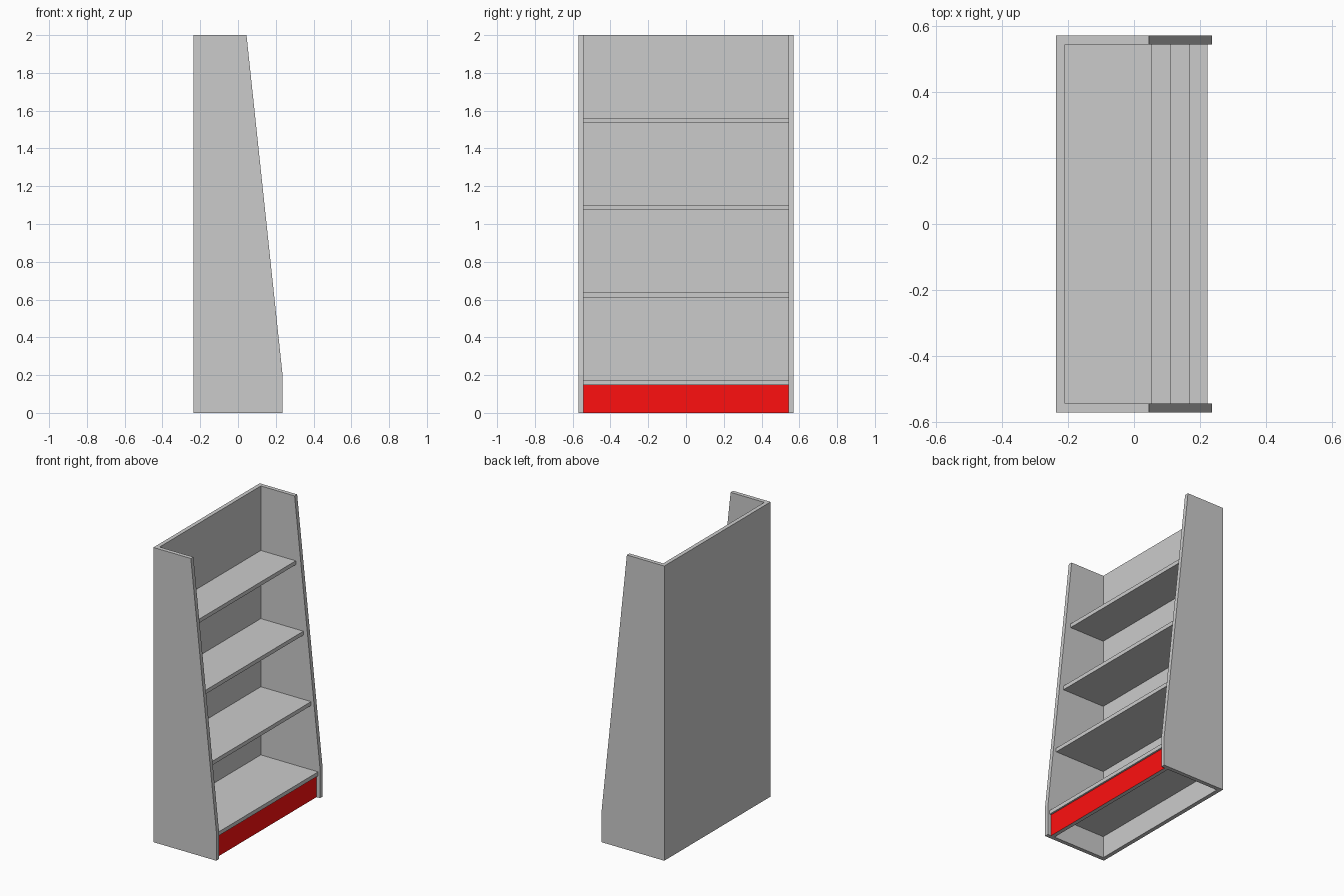
import bpy
import bmesh

if "Cube" in bpy.data.objects:
    bpy.data.objects.remove(bpy.data.objects["Cube"])

W, T = 0.57, 0.0275        # half width, board thickness
INNER = W - T
BACK, FRONT = -0.236, 0.236


def box(name, lo, hi):
    """Axis-aligned box between two corners."""
    bm = bmesh.new()
    bmesh.ops.create_cube(bm, size=1)
    for v in bm.verts:
        v.co = [(a + b) / 2 + c * (b - a) for a, b, c in zip(lo, hi, v.co)]
    return finish(name, bm)


def finish(name, bm):
    bmesh.ops.recalc_face_normals(bm, faces=bm.faces)
    me = bpy.data.meshes.new(name)
    bm.to_mesh(me)
    bm.free()
    ob = bpy.data.objects.new(name, me)
    bpy.context.collection.objects.link(ob)
    return ob


# Carcass: tapered side profile extruded across the full width
profile = [(BACK, 0), (FRONT, 0), (FRONT, 0.2), (0.045, 2), (BACK, 2)]
bm = bmesh.new()
face = bm.faces.new([bm.verts.new((x, -W, z)) for x, z in profile])
ext = bmesh.ops.extrude_face_region(bm, geom=[face])
bmesh.ops.translate(bm, vec=(0, 2 * W, 0),
                    verts=[g for g in ext["geom"] if isinstance(g, bmesh.types.BMVert)])
carcass = finish("carcass", bm)

# Hollow it out, leaving the two sides and the back panel
cutter = box("carcass_cutter", (BACK + T, -INNER, -1), (1, INNER, 3))
cutter.hide_render = True
mod = carcass.modifiers.new("hollow", "BOOLEAN")
mod.operation = "DIFFERENCE"
mod.solver = "EXACT"
mod.object = cutter
bpy.context.view_layer.objects.active = carcass
bpy.ops.object.modifier_apply(modifier=mod.name)
bpy.data.objects.remove(cutter)

# Shelves, each shallower than the one below
for i, front in enumerate((0.222, 0.169, 0.111, 0.054)):
    z = 0.148 + 0.4625 * i
    box(f"shelf_{i + 1}", (BACK + T, -INNER, z), (front, INNER, z + 0.0265))

# Kick board with a red front face
kick = box("kick_board", (0.21 - T, -INNER, 0), (0.21, INNER, 0.148))
red = bpy.data.materials.new("red")
red.diffuse_color = (1.0, 0.005, 0.005, 1)
red.use_nodes = True
red.node_tree.nodes["Principled BSDF"].inputs["Base Color"].default_value = red.diffuse_color
kick.data.materials.append(None)
kick.data.materials.append(red)
for p in kick.data.polygons:
    p.material_index = 1 if p.normal.x > 0.9 else 0
